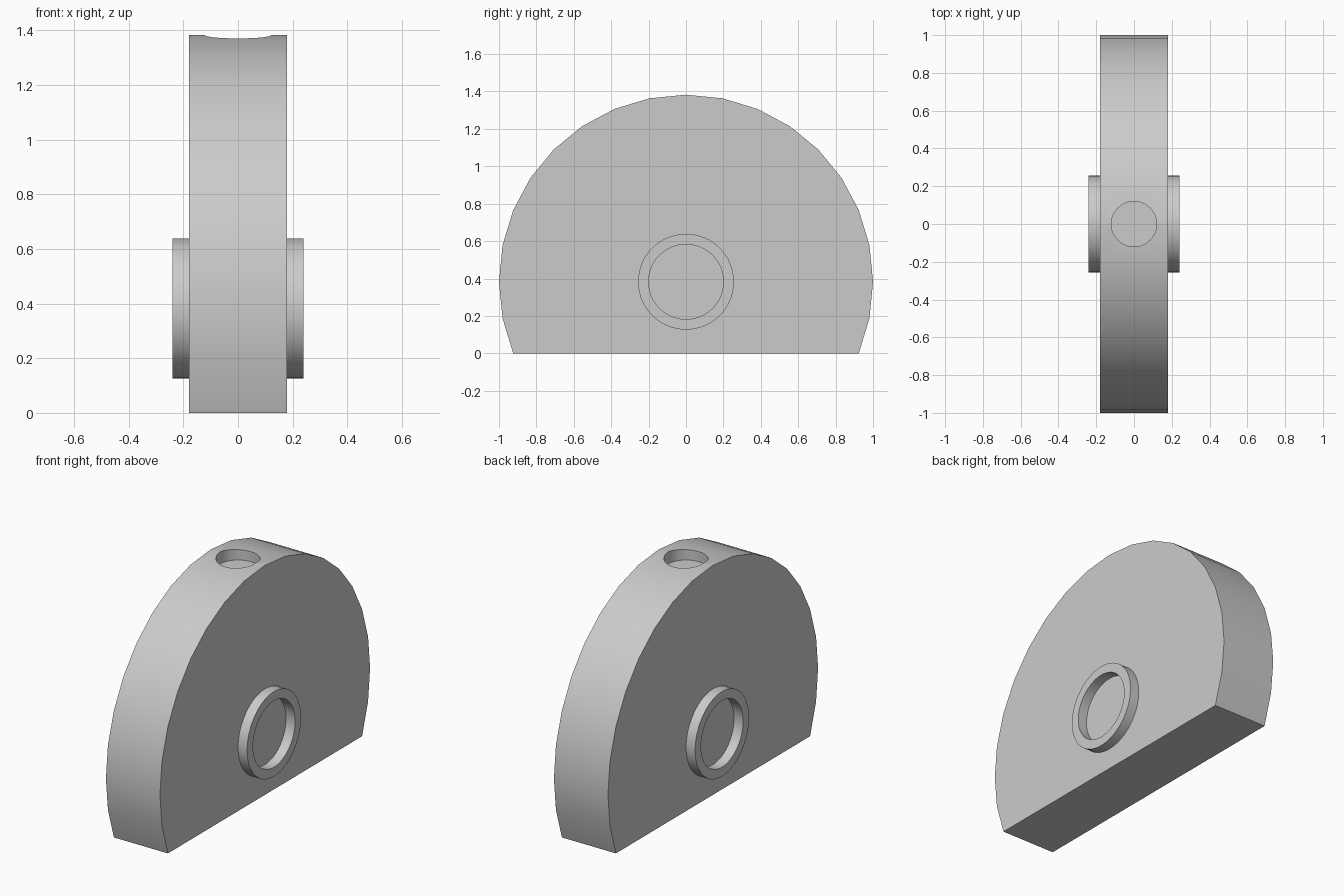
import bpy, bmesh
from math import cos, sin, pi, radians
from mathutils import Matrix, Vector

old = bpy.data.objects.get("Cube")
if old:
    bpy.data.objects.remove(old, do_unlink=True)

AXIS_Z = sin(pi / 8)      # height of the disc centre above the flat base
HALF = 0.18               # half thickness of the body
SIDES = 32

grey = bpy.data.materials.new("plain grey")
grey.use_nodes = True
grey.diffuse_color = (0.6, 0.6, 0.6, 1)
grey.node_tree.nodes["Principled BSDF"].inputs["Base Color"].default_value = (0.6, 0.6, 0.6, 1)


def finish(bm, name):
    bmesh.ops.recalc_face_normals(bm, faces=bm.faces)
    mesh = bpy.data.meshes.new(name)
    bm.to_mesh(mesh)
    bm.free()
    mesh.materials.append(grey)
    obj = bpy.data.objects.new(name, mesh)
    bpy.context.collection.objects.link(obj)
    return obj


def select_only(obj):
    bpy.ops.object.select_all(action='DESELECT')
    obj.select_set(True)
    bpy.context.view_layer.objects.active = obj


def smooth(obj):
    select_only(obj)
    bpy.ops.object.shade_smooth_by_angle(angle=radians(30))


# Body: disc cut off by a flat base, extruded across x
bm = bmesh.new()
angles = [2 * pi * i / SIDES for i in range(-2, SIDES // 2 + 3)]
outline = [bm.verts.new((-HALF, cos(a), AXIS_Z + sin(a))) for a in angles]
side = bm.faces.new(outline)
extruded = bmesh.ops.extrude_face_region(bm, geom=[side], use_keep_orig=True)
moved = [g for g in extruded["geom"] if isinstance(g, bmesh.types.BMVert)]
bmesh.ops.translate(bm, verts=moved, vec=(2 * HALF, 0, 0))
body = finish(bm, "body")

# Shallow round socket in the top
bm = bmesh.new()
bmesh.ops.create_cone(bm, cap_ends=True, segments=64, radius1=0.12, radius2=0.12,
                      depth=0.2, matrix=Matrix.Translation((0, 0, 1.41)))
cutter = finish(bm, "socket_cutter")
cutter.hide_render = True
cut = body.modifiers.new("socket", 'BOOLEAN')
cut.operation = 'DIFFERENCE'
cut.solver = 'EXACT'
cut.object = cutter
select_only(body)
bpy.ops.object.modifier_apply(modifier=cut.name)
bpy.data.objects.remove(cutter, do_unlink=True)
smooth(body)

# Raised ring on each side, spun around the disc axis
for name, sign in (("left_ring", 1), ("right_ring", -1)):
    bm = bmesh.new()
    section = [(HALF, 0.2), (HALF, 0.256), (0.24, 0.256), (0.24, 0.2)]
    verts = [bm.verts.new((sign * x, 0, AXIS_Z + r)) for x, r in section]
    edges = [bm.edges.new((verts[i], verts[(i + 1) % 4])) for i in range(4)]
    bmesh.ops.spin(bm, geom=verts + edges, cent=(0, 0, AXIS_Z), axis=Vector((1, 0, 0)),
                   angle=2 * pi, steps=64)
    bmesh.ops.remove_doubles(bm, verts=bm.verts, dist=0.0001)
    smooth(finish(bm, name))
